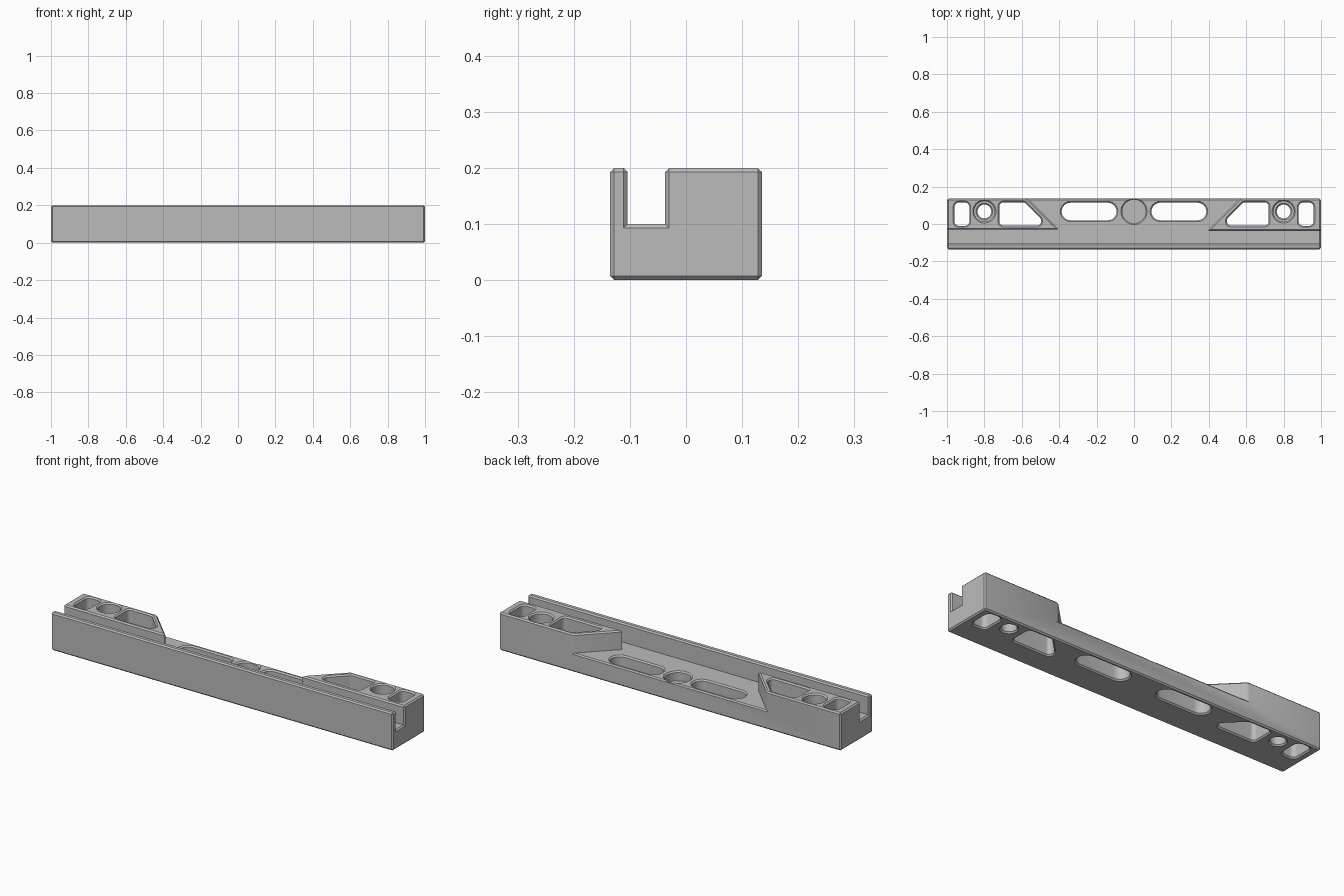
import bpy, bmesh, math

if "Cube" in bpy.data.objects:
    bpy.data.objects.remove(bpy.data.objects["Cube"])

HEIGHT, FLOOR, CHAMFER = 0.2, 0.1, 0.007

grey = bpy.data.materials.new("grey_metal")
grey.use_nodes = True
colour = (0.5, 0.5, 0.5, 1)
grey.diffuse_color = colour
grey.node_tree.nodes["Principled BSDF"].inputs["Base Color"].default_value = colour


def loft(name, rings):
    """Solid through matching rings of points, capped at both ends."""
    bm = bmesh.new()
    loops = [[bm.verts.new(p) for p in ring] for ring in rings]
    n = len(loops[0])
    for a, b in zip(loops, loops[1:]):
        for i in range(n):
            j = (i + 1) % n
            bm.faces.new((a[i], a[j], b[j], b[i]))
    bm.faces.new(loops[0][::-1])
    bm.faces.new(loops[-1])
    bmesh.ops.recalc_face_normals(bm, faces=bm.faces)
    mesh = bpy.data.meshes.new(name)
    bm.to_mesh(mesh)
    bm.free()
    mesh.materials.append(grey)
    obj = bpy.data.objects.new(name, mesh)
    bpy.context.collection.objects.link(obj)
    return obj


def prism(name, outline, z0, z1):
    return loft(name, [[(x, y, z) for x, y in outline] for z in (z0, z1)])


def rounded(centres, r, steps=12):
    """Outline around counter-clockwise corner centres at distance r."""
    if len(centres) == 1:
        (x, y), n = centres[0], steps * 4
        return [(x + r * math.cos(math.tau * i / n),
                 y + r * math.sin(math.tau * i / n)) for i in range(n)]
    pts = []
    for i, (x, y) in enumerate(centres):
        px, py = centres[i - 1]
        nx, ny = centres[(i + 1) % len(centres)]
        start = math.atan2(y - py, x - px) - math.pi / 2
        turn = (math.atan2(ny - y, nx - x) - math.pi / 2 - start) % math.tau
        for k in range(steps + 1):
            a = start + turn * k / steps
            pts.append((x + r * math.cos(a), y + r * math.sin(a)))
    return pts


def hole(name, centres, levels):
    return loft(name, [[(x, y, z) for x, y in rounded(centres, r)] for z, r in levels])


def through(r, top):
    """Levels of a through hole chamfered at both mouths."""
    wide = r + CHAMFER + 0.01
    return [(-0.01, wide), (CHAMFER, r), (top - CHAMFER, r), (top + 0.01, wide)]


def cut(target, cutter):
    mod = target.modifiers.new("cut", "BOOLEAN")
    mod.operation, mod.solver, mod.object = "DIFFERENCE", "EXACT", cutter
    bpy.context.view_layer.objects.active = target
    bpy.ops.object.modifier_apply(modifier=mod.name)
    bpy.data.objects.remove(cutter)


# Bar with a lengthwise slot opening into a lowered middle
body = prism("slotted_bar", [(-1, -0.135), (1, -0.135), (1, 0.135), (-1, 0.135)], 0, HEIGHT)
cut(body, prism("slot_cutter", [
    (-1.1, -0.104), (1.1, -0.104), (1.1, -0.037), (0.393, -0.037), (0.63, 0.2),
    (-0.632, 0.2), (-0.402, -0.03), (-1.1, -0.03)], FLOOR, 0.3))

# Chamfer every outward edge
bm = bmesh.new()
bm.from_mesh(body.data)
bmesh.ops.dissolve_limit(bm, angle_limit=0.01, verts=bm.verts, edges=bm.edges)
edges = [e for e in bm.edges if e.is_manifold and e.calc_face_angle_signed() > 0.3]
bmesh.ops.bevel(bm, geom=edges, offset=CHAMFER, segments=1, affect="EDGES", clamp_overlap=True)
bm.to_mesh(body.data)
bm.free()

# Mirrored openings: end window, counterbored screw hole, tapered pocket, long slot
window = [(-0.935, 0.015), (-0.905, 0.015), (-0.905, 0.09), (-0.935, 0.09)]
pocket = [(-0.7, 0.012), (-0.517, 0.012), (-0.517, 0.02), (-0.592, 0.095), (-0.7, 0.095)]
screw = [(-0.8, 0.067)]
long_slot = [(-0.34, 0.067), (-0.14, 0.067)]
bore = [(FLOOR, 0.055), (HEIGHT - CHAMFER, 0.055), (HEIGHT + 0.01, 0.072)]

for side in (1, -1):
    def at(points):
        return points if side == 1 else [(-x, y) for x, y in reversed(points)]
    cut(body, hole("window_cutter", at(window), through(0.025, HEIGHT)))
    cut(body, hole("pocket_cutter", at(pocket), through(0.02, HEIGHT)))
    cut(body, hole("bore_cutter", at(screw), bore))
    cut(body, hole("screw_cutter", at(screw), through(0.037, FLOOR)))
    cut(body, hole("long_slot_cutter", at(long_slot), through(0.047, FLOOR)))

# Blind round recess in the centre
cut(body, hole("recess_cutter", [(0, 0.067)],
               [(0.05, 0.063), (FLOOR - CHAMFER, 0.063), (FLOOR + 0.01, 0.08)]))

bpy.ops.object.select_all(action="DESELECT")
body.select_set(True)
bpy.context.view_layer.objects.active = body
bpy.ops.object.shade_smooth_by_angle(angle=math.radians(30))
